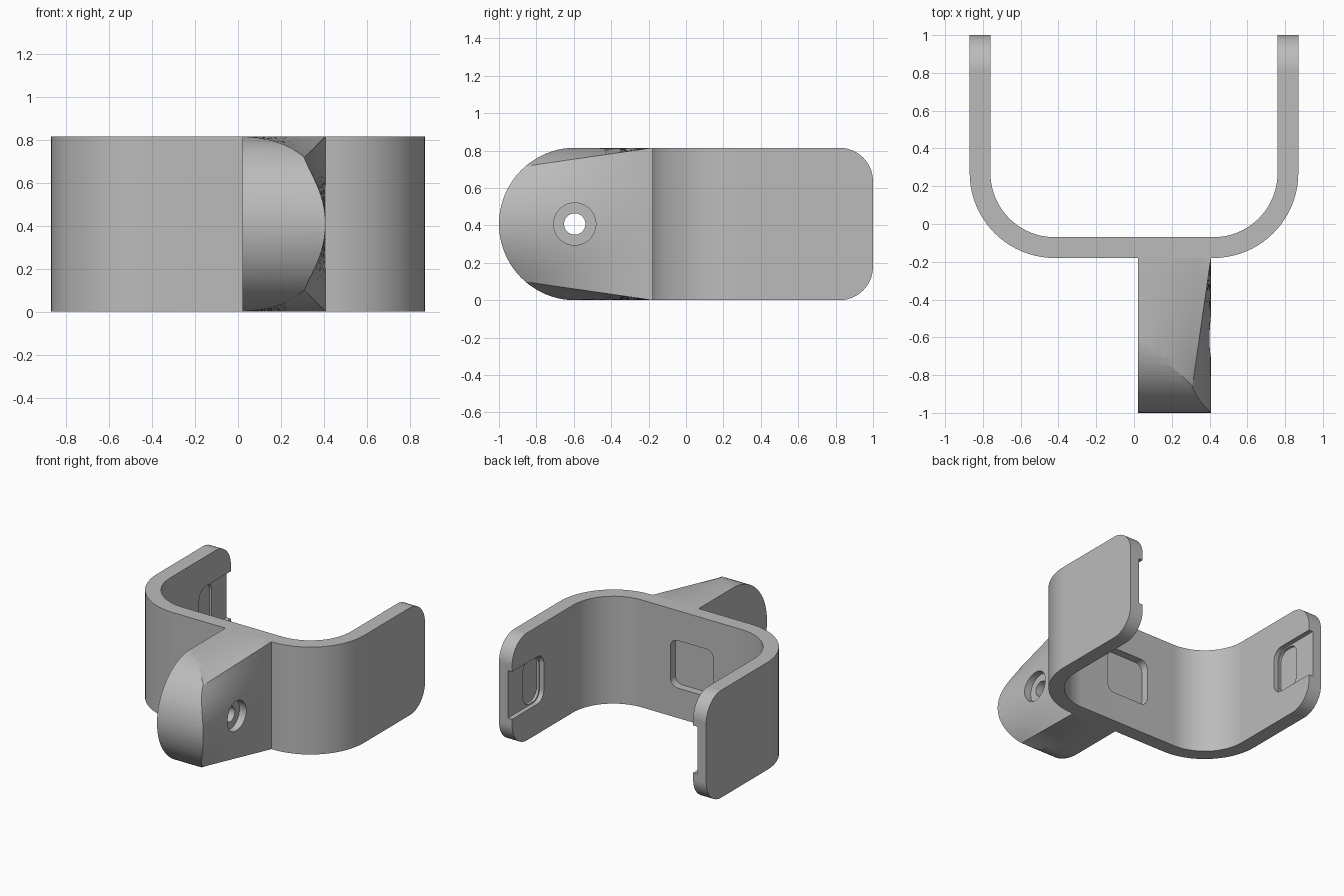
import bpy, bmesh, math
from mathutils import Vector

if "Cube" in bpy.data.objects:
    bpy.data.objects.remove(bpy.data.objects["Cube"], do_unlink=True)

H = 0.815            # overall height
MID = H / 2
TAB_LEFT = 0.02      # flat inner side of the tab

grey = bpy.data.materials.new("light grey plastic")
grey.use_nodes = True
grey.diffuse_color = (0.5, 0.5, 0.5, 1)
grey.node_tree.nodes["Principled BSDF"].inputs["Base Color"].default_value = (0.5, 0.5, 0.5, 1)


def finish(name, bm):
    bmesh.ops.remove_doubles(bm, verts=bm.verts, dist=1e-5)
    bmesh.ops.recalc_face_normals(bm, faces=bm.faces)
    mesh = bpy.data.meshes.new(name)
    bm.to_mesh(mesh)
    bm.free()
    mesh.materials.append(grey)
    obj = bpy.data.objects.new(name, mesh)
    bpy.context.collection.objects.link(obj)
    return obj


def arc(cx, cy, r, start, end, n=20):
    angles = [math.radians(start + (end - start) * i / n) for i in range(n + 1)]
    return [(cx + r * math.cos(a), cy + r * math.sin(a)) for a in angles]


def rounded_rect(u0, u1, v0, v1, r):
    return (arc(u1 - r, v1 - r, r, 0, 90) + arc(u0 + r, v1 - r, r, 90, 180)
            + arc(u0 + r, v0 + r, r, 180, 270) + arc(u1 - r, v0 + r, r, 270, 360))


def prism(name, points, axis, lo, hi):
    """Extrude a 2D outline along one axis."""
    clean = [p for i, p in enumerate(points) if math.dist(p, points[i - 1]) > 1e-5]
    place = {"x": lambda u, v: (lo, u, v),
             "y": lambda u, v: (u, lo, v),
             "z": lambda u, v: (u, v, lo)}[axis]
    bm = bmesh.new()
    face = bm.faces.new([bm.verts.new(place(*p)) for p in clean])
    ext = bmesh.ops.extrude_face_region(bm, geom=[face])["geom"]
    shift = Vector([hi - lo if a == axis else 0 for a in "xyz"])
    bmesh.ops.translate(bm, vec=shift, verts=[g for g in ext if isinstance(g, bmesh.types.BMVert)])
    return finish(name, bm)


def combine(target, tool, operation):
    mod = target.modifiers.new("combine", "BOOLEAN")
    mod.operation, mod.solver, mod.object = operation, "EXACT", tool
    bpy.context.view_layer.update()
    graph = bpy.context.evaluated_depsgraph_get()
    mesh = bpy.data.meshes.new_from_object(target.evaluated_get(graph))
    target.modifiers.clear()
    target.data = mesh
    bpy.data.objects.remove(tool, do_unlink=True)


# U-shaped clip band, with rounded arm ends
outer = ([(-0.87, 1.1)] + arc(-0.42, 0.27, 0.45, 180, 270)
         + arc(0.42, 0.27, 0.45, 270, 360) + [(0.87, 1.1)])
inner = ([(0.76, 1.1)] + arc(0.42, 0.27, 0.34, 360, 270)
         + arc(-0.42, 0.27, 0.34, 270, 180) + [(-0.76, 1.1)])
bracket = prism("bracket", outer + inner, "z", -0.1, H + 0.1)
combine(bracket, prism("side_shape", rounded_rect(-0.6, 1, 0, H, 0.18), "x", -1.2, 1.2), "INTERSECT")

# Mounting tab: square section blending to a round one, trimmed to a rounded end
SEGMENTS = 80
bm = bmesh.new()
rings = []
for y in [-0.12] + [-0.18 - 0.82 * i / 8 for i in range(9)] + [-1.02]:
    blend = min(1.0, max(0.0, (-0.18 - y) / 0.82))
    ring = []
    for k in range(SEGMENTS):
        a = math.tau * k / SEGMENTS
        c, s = math.cos(a), math.sin(a)
        r = MID * ((1 - blend) / max(abs(c), abs(s)) + blend)
        ring.append(bm.verts.new((r * c, y, MID + r * s)))
    rings.append(ring)
for a, b in zip(rings, rings[1:]):
    for k in range(SEGMENTS):
        j = (k + 1) % SEGMENTS
        bm.faces.new((a[k], a[j], b[j], b[k]))
bm.faces.new(rings[0])
bm.faces.new(rings[-1])
tab = finish("tab", bm)
combine(tab, prism("tab_shape", rounded_rect(-1, 0.5, 0, H, MID), "x", TAB_LEFT, 0.6), "INTERSECT")
combine(bracket, tab, "UNION")


# Screw hole with a counterbore on both sides of the tab
def bore(r, lo, hi):
    outline = rounded_rect(-0.595 - r, -0.595 + r, MID - r, MID + r, r)
    combine(bracket, prism("bore", outline, "x", lo, hi), "DIFFERENCE")


bore(0.057, -0.2, 0.6)
bore(0.113, 0.35, 0.6)
bore(0.113, -0.2, TAB_LEFT + 0.05)

# Square pocket inside the front wall
combine(bracket, prism("pocket", rounded_rect(-0.18, 0.18, MID - 0.18, MID + 0.18, 0.06),
                       "y", -0.13, 0.05), "DIFFERENCE")

# Catch slot and deeper pocket inside each arm end
for side in (-1, 1):
    def cut(outline, depth):
        lo, hi = sorted((side * 0.7, side * (0.76 + depth)))
        combine(bracket, prism("slot", outline, "x", lo, hi), "DIFFERENCE")
    cut(rounded_rect(0.62, 1.3, MID - 0.18, MID + 0.18, 0.08), 0.035)
    cut(rounded_rect(0.63, 0.82, MID - 0.17, MID + 0.17, 0.075), 0.055)

# Smooth curved surfaces, keep hard edges
bpy.ops.object.select_all(action="DESELECT")
bracket.select_set(True)
bpy.context.view_layer.objects.active = bracket
bpy.ops.object.shade_smooth_by_angle(angle=math.radians(25))
weighted = bracket.modifiers.new("weighted normals", "WEIGHTED_NORMAL")
weighted.keep_sharp = True
